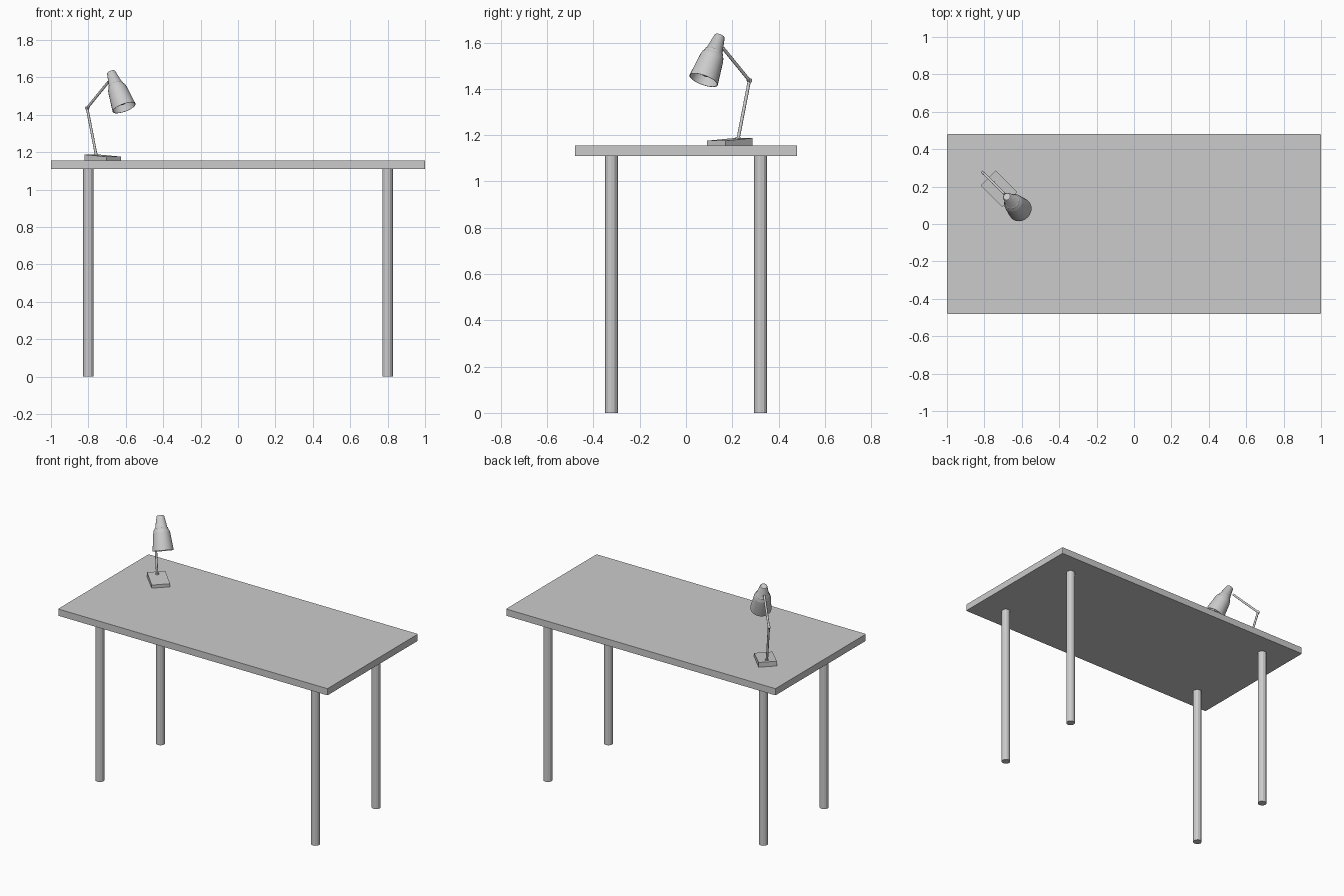
import bpy, bmesh, math
from mathutils import Matrix, Vector

if "Cube" in bpy.data.objects:
    bpy.data.objects.remove(bpy.data.objects["Cube"])

grey = bpy.data.materials.new("neutral grey")
grey.diffuse_color = (0.6, 0.6, 0.6, 1)
grey.use_nodes = True
grey.node_tree.nodes["Principled BSDF"].inputs["Base Color"].default_value = grey.diffuse_color

# Lamp frame: local x points from the elbow toward the shade
LAMP = Matrix.Translation((-0.722, 0.189, 0)) @ Matrix.Rotation(math.radians(-45), 4, 'Z')


def finish(name, bm, matrix=None, smooth=None):
    if matrix:
        bm.transform(matrix)
    bmesh.ops.recalc_face_normals(bm, faces=bm.faces)
    me = bpy.data.meshes.new(name)
    bm.to_mesh(me)
    bm.free()
    me.materials.append(grey)
    ob = bpy.data.objects.new(name, me)
    bpy.context.collection.objects.link(ob)
    if smooth:
        bpy.ops.object.select_all(action='DESELECT')
        ob.select_set(True)
        bpy.context.view_layer.objects.active = ob
        bpy.ops.object.shade_smooth_by_angle(angle=math.radians(smooth))
    return ob


def rod(name, a, b, r, sides, matrix=None, smooth=None):
    a, b = Vector(a), Vector(b)
    bm = bmesh.new()
    bmesh.ops.create_cone(bm, cap_ends=True, segments=sides, radius1=r, radius2=r,
                          depth=(b - a).length)
    bm.transform(Matrix.Translation((a + b) / 2) @ (b - a).to_track_quat('Z', 'Y').to_matrix().to_4x4())
    return finish(name, bm, matrix, smooth)


def lathe(name, profile, sides, matrix, smooth):
    bm = bmesh.new()
    vs = [bm.verts.new((r, 0, z)) for r, z in profile]
    es = [bm.edges.new(p) for p in zip(vs, vs[1:])]
    bmesh.ops.spin(bm, geom=vs + es, cent=(0, 0, 0), axis=(0, 0, 1),
                   angle=2 * math.pi, steps=sides)
    bmesh.ops.remove_doubles(bm, verts=bm.verts, dist=1e-5)
    return finish(name, bm, matrix, smooth)


# Tabletop with slightly eased vertical corners
bm = bmesh.new()
bmesh.ops.create_cube(bm, size=1, matrix=Matrix.Translation((0, 0, 1.1325)) @ Matrix.Diagonal((2, 0.96, 0.045, 1)))
corners = [e for e in bm.edges if abs(e.verts[0].co.z - e.verts[1].co.z) > 0.01]
bmesh.ops.bevel(bm, geom=corners, offset=0.005, segments=2, profile=0.5, affect='EDGES')
finish("tabletop", bm)

# Four round legs
for sx, side in ((-1, "left"), (1, "right")):
    for sy, end in ((-1, "front"), (1, "back")):
        rod(f"{end}_{side}_leg", (0.8 * sx, 0.322 * sy, 0), (0.8 * sx, 0.322 * sy, 1.112), 0.028, 12)

# Wedge-shaped lamp base, higher at the back
bm = bmesh.new()
bmesh.ops.create_cube(bm, size=1, matrix=Matrix.Diagonal((0.163, 0.113, 1, 1)))
for v in bm.verts:
    v.co.z = 1.155 if v.co.z < 0 else (1.187 if v.co.x < 0 else 1.176)
finish("lamp_base", bm, LAMP)

# Bent arm with small pivots
foot, elbow, head = (-0.05, 0, 1.18), (-0.12, 0, 1.436), (0.04, 0, 1.575)
rod("lower_arm", foot, elbow, 0.007, 10, LAMP, 40)
rod("upper_arm", elbow, head, 0.007, 10, LAMP, 40)
rod("base_socket", (-0.05, 0, 1.178), (-0.051, 0, 1.192), 0.011, 12, LAMP, 40)
rod("elbow_pivot", (-0.12, -0.008, 1.436), (-0.12, 0.008, 1.436), 0.009, 12, LAMP, 40)

# Hollow shade: tapered neck, collar and flared bell, axis tilted outward
top, mouth = Vector((0.06, 0, 1.63)), Vector((0.16, 0, 1.437))
TILT = LAMP @ Matrix.Translation(top) @ (mouth - top).to_track_quat('Z', 'Y').to_matrix().to_4x4()
lathe("lamp_shade", [(0, 0), (0.019, 0), (0.023, 0.004), (0.037, 0.074), (0.041, 0.078),
                     (0.042, 0.086), (0.048, 0.094), (0.052, 0.108), (0.065, 0.217),
                     (0.062, 0.217), (0.049, 0.108), (0.043, 0.096), (0, 0.092)], 24, TILT, 35)

# Bulb and its socket inside the shade
lathe("bulb", [(0, 0.092), (0.014, 0.093), (0.014, 0.13), (0.022, 0.15), (0.026, 0.168),
               (0.023, 0.184), (0.013, 0.195), (0, 0.198)], 16, TILT, 50)
